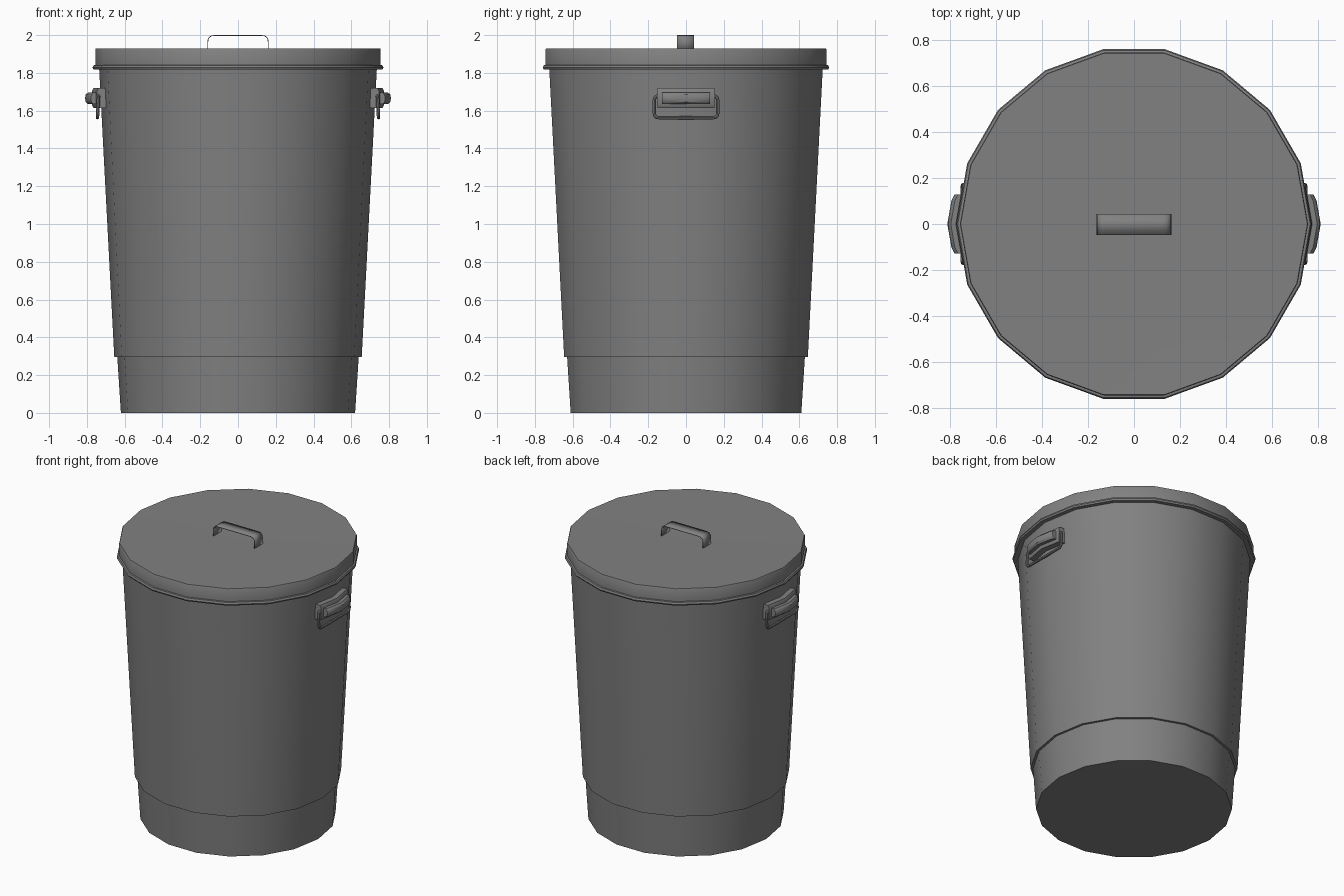
import bpy, bmesh, math
from mathutils import Vector

cube = bpy.data.objects.get("Cube")
if cube:
    bpy.data.objects.remove(cube, do_unlink=True)

SIDES = 18
steel = bpy.data.materials.new("grey_steel")
steel.use_nodes = True
grey = (0.22, 0.22, 0.22, 1)
steel.diffuse_color = grey
steel.node_tree.nodes["Principled BSDF"].inputs["Base Color"].default_value = grey


def finish(name, bm):
    bmesh.ops.recalc_face_normals(bm, faces=bm.faces)
    mesh = bpy.data.meshes.new(name)
    bm.to_mesh(mesh)
    bm.free()
    ob = bpy.data.objects.new(name, mesh)
    bpy.context.collection.objects.link(ob)
    mesh.materials.append(steel)
    bpy.ops.object.select_all(action="DESELECT")
    ob.select_set(True)
    bpy.context.view_layer.objects.active = ob
    bpy.ops.object.shade_smooth_by_angle(angle=math.radians(35))
    return ob


def lathe(name, profile):
    """Turn (radius, height) points into a closed many-sided shell."""
    bm = bmesh.new()
    rings = [[bm.verts.new((r * math.cos(a), r * math.sin(a), z))
              for a in (math.tau * i / SIDES for i in range(SIDES))]
             for r, z in profile]
    for low, high in zip(rings, rings[1:]):
        for i in range(SIDES):
            j = (i + 1) % SIDES
            bm.faces.new((low[i], low[j], high[j], high[i]))
    bm.faces.new(rings[0])
    bm.faces.new(rings[-1])
    return finish(name, bm)


def bent_bar(name, side, section, half, end_drop=0.0):
    """Sweep an (x, z) section along y, folded to follow the can's corner."""
    bm = bmesh.new()
    rings = []
    for y in (-half, -half * 0.8, 0, half * 0.8, half):
        back = abs(y) * math.tan(math.radians(10))
        back += end_drop if abs(y) == half else 0
        rings.append([bm.verts.new((side * (x - back), y, z)) for x, z in section])
    n = len(section)
    for a, b in zip(rings, rings[1:]):
        for i in range(n):
            j = (i + 1) % n
            bm.faces.new((a[i], a[j], b[j], b[i]))
    bm.faces.new(rings[0])
    bm.faces.new(rings[-1])
    return finish(name, bm)


def rounded_corners(corners, radius, steps, closed):
    """Replace the corners of a path by short curves."""
    path = []
    count = len(corners)
    for i, c in enumerate(corners):
        p = Vector(c)
        if not closed and i in (0, count - 1):
            path.append(p)
            continue
        a = p + (Vector(corners[i - 1]) - p).normalized() * radius
        b = p + (Vector(corners[(i + 1) % count]) - p).normalized() * radius
        for k in range(steps + 1):
            t = k / steps
            path.append(a * (1 - t) ** 2 + p * 2 * t * (1 - t) + b * t * t)
    return path


# Can: narrower foot, ledge, then the flaring wall
lathe("can_foot", [(0.62, 0), (0.64, 0.31)])
lathe("can_wall", [(0.63, 0.295), (0.655, 0.295), (0.736, 1.84)])

# Lid with a bead around its lower edge
lathe("lid", [(0.73, 1.82), (0.765, 1.818), (0.77, 1.828), (0.765, 1.84),
              (0.755, 1.842), (0.755, 1.925), (0.752, 1.93), (0.05, 1.922)])

# Strap handle on the lid
bm = bmesh.new()
corners = [(-0.16, 0, 1.915), (-0.16, 0, 1.998), (0.16, 0, 1.998), (0.16, 0, 1.915)]
pairs = [[bm.verts.new(p + Vector((0, y, 0))) for y in (-0.047, 0.043)]
         for p in rounded_corners(corners, 0.035, 4, False)]
for a, b in zip(pairs, pairs[1:]):
    bm.faces.new((a[0], a[1], b[1], b[0]))
strap = finish("lid_handle", bm)
solid = strap.modifiers.new("thickness", "SOLIDIFY")
solid.thickness = 0.004
solid.offset = 0

# Side carrying handles: mounting plate, rounded sleeve and hanging wire loop
for side, word in ((1, "left"), (-1, "right")):
    bent_bar(word + "_plate", side,
             [(0.715, 1.615), (0.765, 1.615), (0.773, 1.63),
              (0.773, 1.705), (0.765, 1.72), (0.715, 1.72)], 0.15)
    bent_bar(word + "_sleeve", side,
             [(0.73, 1.635), (0.795, 1.635), (0.806, 1.645), (0.81, 1.665),
              (0.806, 1.685), (0.795, 1.695), (0.73, 1.695)], 0.127, 0.008)

    loop = [(side * 0.738, -0.168, 1.678), (side * 0.738, 0.168, 1.678),
            (side * 0.744, 0.168, 1.563), (side * 0.744, -0.168, 1.563)]
    path = rounded_corners(loop, 0.025, 4, True)
    bm = bmesh.new()
    rings = []
    for i, p in enumerate(path):
        along = (path[(i + 1) % len(path)] - path[i - 1]).normalized()
        out = Vector((1, 0, 0))
        across = along.cross(out).normalized()
        rings.append([bm.verts.new(p + 0.009 * (out * math.cos(a) + across * math.sin(a)))
                      for a in (math.tau * k / 8 for k in range(8))])
    for i, ring in enumerate(rings):
        nxt = rings[(i + 1) % len(rings)]
        for k in range(8):
            m = (k + 1) % 8
            bm.faces.new((ring[k], ring[m], nxt[m], nxt[k]))
    finish(word + "_wire_loop", bm)
